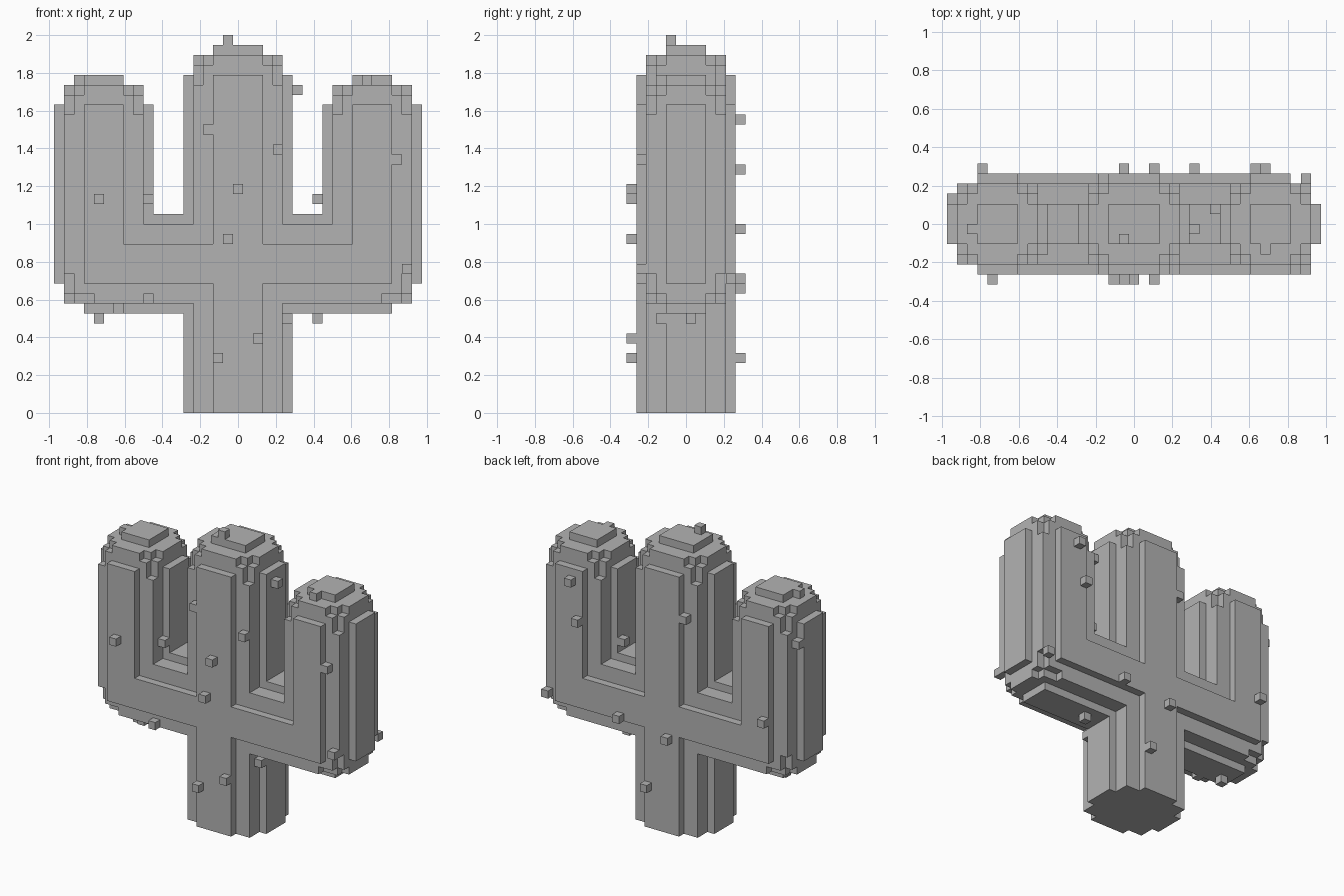
import bpy
import bmesh
from itertools import product
from mathutils import Vector

cube = bpy.data.objects.get("Cube")
if cube:
    bpy.data.objects.remove(cube, do_unlink=True)

V = 2 / 38                       # block size
NX, NY = 37, 12                  # grid width and depth in blocks

mat = bpy.data.materials.new("cactus grey")
mat.use_nodes = True
grey = (0.45, 0.45, 0.45, 1)
mat.diffuse_color = grey
mat.node_tree.nodes["Principled BSDF"].inputs["Base Color"].default_value = grey


def box(x, y, z):
    """All blocks in the half-open ranges."""
    return set(product(range(*x), range(*y), range(*z)))


def mirror_x(cells):
    return {(NX - 1 - x, y, z) for x, y, z in cells}


def both_y(cells):
    return cells | {(x, NY - 1 - y, z) for x, y, z in cells}


def column(x0, x1, bottom, plate_bottom, plate_top):
    """Ribbed upright column with a stepped, rounded top."""
    top = plate_top + 2
    cells = box((x0, x1), (2, 10), (bottom, top))
    cells |= box((x0 + 2, x1 - 2), (1, 11), (plate_bottom, plate_top))   # front and back ribs
    cells |= box((x0 - 1, x1 + 1), (4, 8), (plate_bottom, plate_top))    # side ribs
    cells |= box((x0 + 2, x1 - 2), (4, 8), (top, top + 1))               # cap
    for a, b in ((x0, x0 + 1), (x1 - 1, x1 - 2)):
        cut = {(a, 2, z) for z in range(plate_top - 1, top)}
        cut |= {(b, 2, top - 1), (a, 3, top - 1)}
        cells -= both_y(cut)
    return cells


def build(name, cells, solid):
    """Make a mesh from the block faces that are not covered by solid."""
    bm = bmesh.new()
    for c in cells:
        for axis, side in product(range(3), (0, 1)):
            n = list(c)
            n[axis] += 1 if side else -1
            if tuple(n) in solid:
                continue
            u, w = (axis + 1) % 3, (axis + 2) % 3
            corners = []
            for du, dw in ((0, 0), (1, 0), (1, 1), (0, 1)):
                p = Vector(c)
                p[axis] += side
                p[u] += du
                p[w] += dw
                corners.append(bm.verts.new((p - Vector((NX / 2, NY / 2, 0))) * V))
            bm.faces.new(corners if side else corners[::-1])
    bmesh.ops.remove_doubles(bm, verts=bm.verts, dist=V / 100)
    bmesh.ops.dissolve_limit(bm, angle_limit=0.01, verts=bm.verts, edges=bm.edges)
    mesh = bpy.data.meshes.new(name)
    bm.to_mesh(mesh)
    bm.free()
    mesh.materials.append(mat)
    bpy.context.collection.objects.link(bpy.data.objects.new(name, mesh))


# Trunk
trunk = column(14, 23, 0, 0, 34)

# Arm: upright column joined to a ribbed horizontal bar
arm = column(1, 9, 11, 13, 31)
arm |= box((1, 18), (2, 10), (11, 19))
arm |= box((3, 18), (1, 11), (13, 17))
arm |= box((3, 18), (4, 8), (10, 20))
elbow_cut = {(1, 2, z) for z in (11, 12, 13)}
elbow_cut |= {(2, 2, 11), (3, 2, 11), (1, 3, 11)}
arm -= both_y(elbow_cut)
right_arm = arm - trunk
left_arm = mirror_x(arm) - trunk - right_arm

# Spines: single blocks standing on the surface
front_spines = {(4, 0, 21), (18, 0, 22), (17, 0, 17), (20, 0, 7), (16, 0, 5),
                (15, 1, 28), (22, 1, 26), (34, 1, 25), (9, 1, 11), (35, 1, 14), (9, 3, 21)}
back_spines = {(3, 11, 18), (17, 11, 12), (20, 11, 5), (24, 11, 13), (31, 11, 29),
               (30, 11, 24), (15, 10, 28), (35, 10, 13), (0, 8, 28)}
other_spines = {(24, 5, 32), (26, 7, 21), (23, 3, 9), (26, 6, 9), (4, 5, 9), (6, 3, 10),
                (17, 4, 37), (2, 5, 33), (31, 3, 33)}

body = trunk | left_arm | right_arm
build("trunk", trunk, body)
build("right_arm", right_arm, body)
build("left_arm", left_arm, body)
for name, spines in (("front_spines", front_spines), ("back_spines", back_spines),
                     ("side_and_top_spines", other_spines)):
    build(name, spines - body, body | spines)
